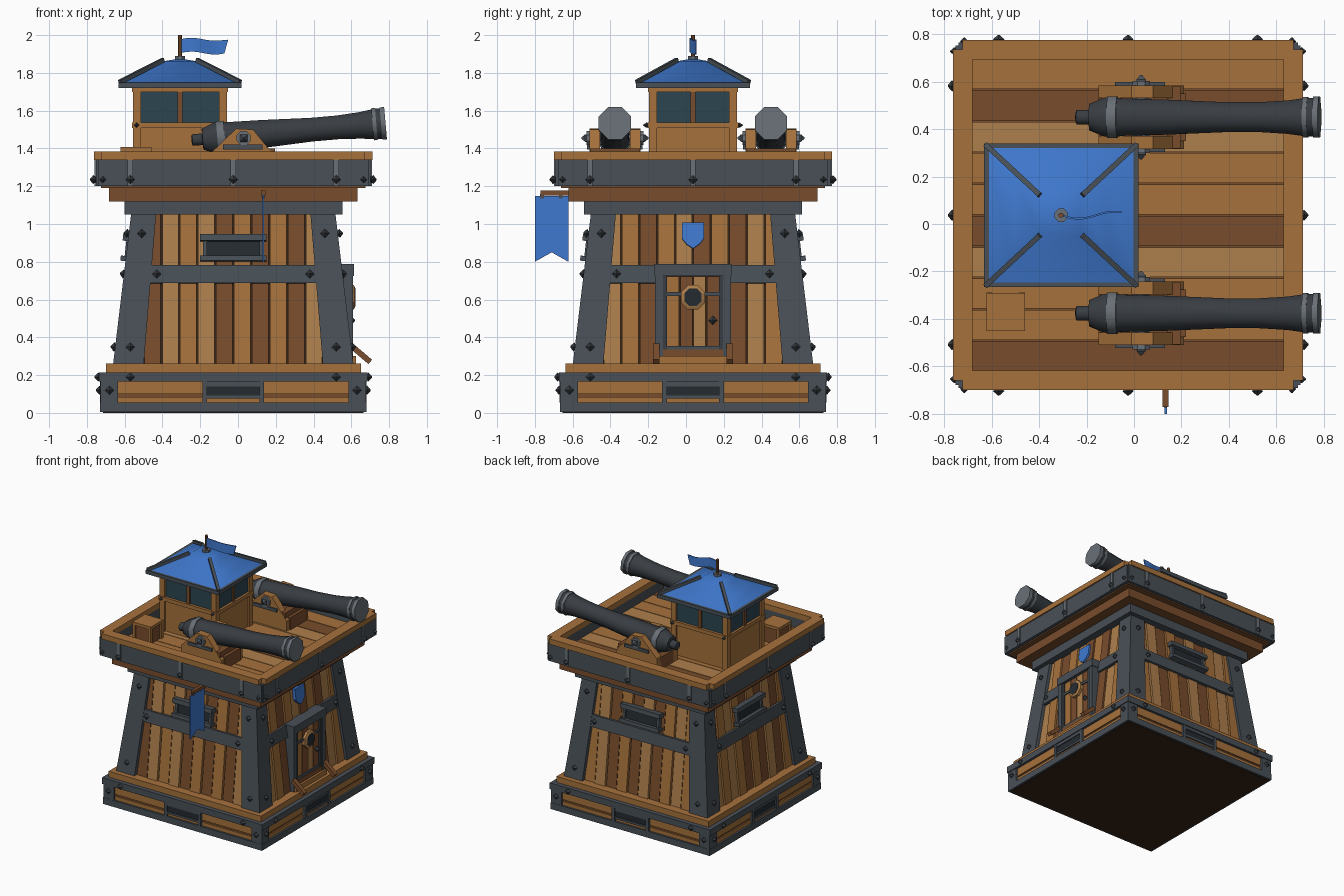
import bpy, bmesh, random
from math import pi, sin, cos, atan, radians
from mathutils import Matrix, Vector

if "Cube" in bpy.data.objects:
    bpy.data.objects.remove(bpy.data.objects["Cube"])

random.seed(4)
T = Matrix.Translation
def R(a, ax): return Matrix.Rotation(a, 4, ax)
I = Matrix.Identity(4)
COL = {'tan': (.38, .165, .045), 'brown': (.19, .073, .025), 'light': (.42, .21, .07), 'shade': (.035, .017, .008),
       'iron': (.065, .08, .095), 'steel': (.14, .16, .18), 'gun': (.04, .047, .055), 'blue': (.05, .19, .62),
       'glass': (.025, .06, .08), 'dark': (.018, .024, .03)}
parts = {}

def loft(name, col, rings, M=I):
    bm = parts.setdefault((name, col), bmesh.new())
    vs = [[bm.verts.new(M @ Vector(p)) for p in r] for r in rings]
    n = len(vs[0])
    for a, b in zip(vs, vs[1:]):
        for i in range(n):
            bm.faces.new((a[i], a[(i + 1) % n], b[(i + 1) % n], b[i]))
    bm.faces.new(vs[0][::-1])
    bm.faces.new(vs[-1])

def rect(hx, hy, z, cx=0, cy=0):
    return [(cx - hx, cy - hy, z), (cx + hx, cy - hy, z), (cx + hx, cy + hy, z), (cx - hx, cy + hy, z)]

def box(name, col, x, y, z, M=I):
    """Box from (min, max) ranges."""
    loft(name, col, [[(x[0], y[0], h), (x[1], y[0], h), (x[1], y[1], h), (x[0], y[1], h)] for h in z], M)

def slab(name, col, h, z0, z1): box(name, col, (-h, h), (-h, h), (z0, z1))

def lathe(name, col, prof, n, M):
    loft(name, col, [[(r * cos((i + .5) * 2 * pi / n), r * sin((i + .5) * 2 * pi / n), h) for i in range(n)]
                     for r, h in prof], M)

def beam(name, col, a, b, w, d, M=I):
    a, b = Vector(a), Vector(b)
    q = (b - a).to_track_quat('Z', 'Y').to_matrix().to_4x4()
    L = (b - a).length
    loft(name, col, [rect(w / 2, d / 2, 0), rect(w / 2, d / 2, L)], M @ T(a) @ q)

def stud(x, y, z, M, r=.024):
    lathe('studs', 'gun', [(r * .5, -.005), (r, .006), (r * .15, .024)], 4, M @ T((x, y, z)) @ R(pi / 2, 'X') @ R(pi / 4, 'Z'))

SIDES = [R(k * pi / 2, 'Z') for k in range(4)]       # front, right, back, left
lean = atan(.09 / .79)
SLOPE = [S @ T((0, -.60, .26)) @ R(-lean, 'X') for S in SIDES]   # leaning wall frames

# Base: core, iron frames, wooden ledge
slab('base_core', 'shade', .672, .001, .2)
slab('base_bottom_frame', 'iron', .705, .004, .055)
slab('base_underside', 'shade', .69, 0, .01)
slab('base_top_frame', 'iron', .71, .165, .215)
slab('base_ledge', 'tan', .675, .215, .262)
for S in SIDES:
    box('base_boards', 'tan', (-.65, .65), (-.69, -.66), (.055, .085), S)
    box('base_boards', 'tan', (-.65, .65), (-.69, -.66), (.1, .165), S)
    box('base_boards_gap', 'brown', (-.65, .65), (-.68, -.66), (.085, .1), S)
    for s in (-1, 1):
        box('base_corner_posts', 'iron', sorted((s * .61, s * .703)), (-.703, -.61), (.05, .17), S)
        box('vent_frame', 'iron', sorted((s * .138, s * .163)), (-.706, -.66), (.055, .17), S)
        stud(s * .655, -.703, .12, S)
        stud(s * .545, -.71, .19, S)
    box('vent_frame', 'iron', (-.15, .15), (-.702, -.66), (.14, .166), S)
    box('vent_frame', 'iron', (-.15, .15), (-.702, -.66), (.075, .092), S)
    box('vent_opening', 'dark', (-.15, .15), (-.695, -.66), (.09, .142), S)

# Tapered tower: core, planks, corner pillars, beams
loft('tower_core', 'shade', [rect(.585, .585, .26), rect(.49, .49, 1.1)])
for k, (S, W) in enumerate(zip(SIDES, SLOPE)):
    prev = None
    for i in range(10):
        c = random.choice([q for q in ('tan', 'brown', 'light', 'tan') if q != prev])
        prev = c
        x = -.475 + i * .095
        box('wall_planks', c, (x + .004, x + .091), (-.006 - .008 * (i % 2), .03), (0, .82), W)
    lo, hi = (.26, .555, .081), (1.06, .474, .066)
    loft('corner_pillars', 'iron', [rect(h, h, z, c, -c) for z, c, h in (lo, hi)], S)
    box('middle_beam', 'iron', (-.46, .46), (-.03, .02), (.428, .523), W)
    for s in (-1, 1):
        stud(s * .545, -.035, .085, W)
        stud(s * .485, -.035, .69, W)
        stud(s * .405, -.03, .475, W)
    if k != 1:                                        # slit windows on three sides
        box('slit_opening', 'dark', (-.145, .145), (-.025, .02), (.56, .66), W)
        box('slit_frame', 'iron', (-.175, .175), (-.06, .01), (.65, .684), W)
        box('slit_frame', 'iron', (-.175, .175), (-.06, .01), (.543, .57), W)
        for s in (-1, 1):
            box('slit_frame', 'iron', (s * .15 - .01, s * .15 + .01), (-.04, .01), (.56, .66), W)
slab('tower_collar', 'iron', .577, 1.05, 1.12)
slab('platform_base', 'brown', .658, 1.12, 1.195)
slab('platform_underside', 'brown', .7, 1.19, 1.215)

# Door on the right side
S, W = SIDES[1], SLOPE[1]
for s in (-1, 1):
    box('door_frame', 'iron', sorted((s * .16, s * .2)), (-.635, -.48), (.262, .75), S)
    box('door_frame_inner', 'gun', sorted((s * .138, s * .162)), (-.628, -.48), (.33, .73), S)
    beam('door_braces', 'brown', (s * .195, -.625, .355), (s * .195, -.725, .27), .036, .03, S)
box('door_frame', 'iron', (-.205, .205), (-.64, -.48), (.725, .787), S)
box('door_step', 'tan', (-.19, .19), (-.65, -.55), (.262, .3), S)
box('door_step_riser', 'brown', (-.16, .16), (-.632, -.55), (.3, .335), S)
box('door_backing', 'shade', (-.15, .15), (-.61, -.48), (.3, .73), S)
for i, c in enumerate(('tan', 'brown', 'light', 'brown')):
    x = -.14 + i * .07
    box('door_planks', c, (x + .003, x + .067), (-.618, -.59), (.345, .722), S)
for z in (.335, .62):
    box('door_bands', 'iron', (-.145, .145), (-.626, -.59), (z, z + .02), S)
P = S @ T((0, -.61, .612)) @ R(pi / 2, 'X')
lathe('door_porthole_ring', 'light', [(.07, 0), (.07, .028), (.052, .036)], 8, P)
lathe('door_porthole_glass', 'dark', [(.05, .0), (.05, .038)], 8, P)
stud(.105, -.62, .49, S)
shield = [(-.058, .75), (.058, .75), (.058, .665), (.035, .635), (0, .612), (-.035, .635), (-.058, .665)]
loft('wall_shield', 'blue', [[(x, y, z) for x, z in shield] for y in (-.03, 0)], W)

# Platform parapet: iron band, straps, wooden rim
for S in SIDES:
    box('parapet_band', 'iron', (-.715, .715), (-.727, -.66), (1.2, 1.342), S)
    box('parapet_rim', 'tan', (-.697, .697), (-.737, -.655), (1.34, 1.383), S)
    for x in (-.545, 0, .545):
        box('parapet_straps', 'steel', (x - .014, x + .014), (-.735, -.7), (1.202, 1.341), S)
        stud(x, -.735, 1.235, S)
    for s in (-1, 1):
        stud(s * .69, -.725, 1.235, S, .018)

# Deck planks
for i, c in enumerate(('brown', 'tan', 'tan', 'light', 'brown', 'tan', 'tan', 'light', 'brown', 'tan')):
    y = -.66 + i * .132
    box('deck_planks', c, (-.66, .66), (y + .003, y + .129), (1.21, 1.262))

# Lookout cabin
C = T((-.282, 0, 0))
box('cabin_wall', 'tan', (-.238, .238), (-.222, .222), (1.25, 1.52), C)
box('cabin_sill', 'tan', (-.255, .255), (-.24, .24), (1.508, 1.538), C)
box('cabin_windows', 'glass', (-.236, .236), (-.219, .219), (1.53, 1.71), C)
box('cabin_lintel', 'tan', (-.253, .253), (-.237, .237), (1.7, 1.725), C)
for s in (-1, 1):
    for t in (-1, 1):
        box('cabin_posts', 'tan', (s * .228 - .022, s * .228 + .022), (t * .212 - .022, t * .212 + .022), (1.25, 1.72), C)
        beam('roof_ribs', 'iron', (s * .318, t * .297, 1.752), (s * .09, t * .085, 1.868), .022, .022, C)
        stud(s * .23, -.24, 1.523, C @ (I if t < 0 else R(pi, 'Z')), .014)
    box('cabin_mullions', 'brown', (-.014, .014), sorted((s * .2, s * .23)), (1.53, 1.71), C)
    box('cabin_mullions', 'brown', sorted((s * .2, s * .246)), (-.014, .014), (1.53, 1.71), C)
box('roof_eave', 'iron', (-.325, .325), (-.303, .303), (1.72, 1.75), C)
loft('cabin_roof', 'blue', [rect(*r) for r in ((.315, .293, 1.745), (.2, .186, 1.797), (.085, .08, 1.862), (.02, .02, 1.873))], C)

# Flag on the roof
lathe('flagpole_socket', 'steel', [(.03, 1.86), (.03, 1.89)], 8, C)
lathe('flagpole', 'brown', [(.011, 1.87), (.011, 2.0)], 8, C)
cols = []
for i in range(8):
    t = i / 7
    x, y, z = t * .235, -.015 * sin(t * 5), .008 * sin(t * 6)
    b = x + (.02 if i == 7 else 0)
    cols.append([(x - (.0), y - .004, 1.905 + z), (x, y + .004, 1.905 + z), (b, y + .004, 1.978 + z), (b, y - .004, 1.978 + z)])
loft('roof_flag', 'blue', cols, C)

# Hanging banner at the front
box('banner_bar', 'brown', (.146, .171), (-.807, -.64), (1.152, 1.178))
tail = [(-.837, 1.147), (-.66, 1.147), (-.66, .8), (-.748, .85), (-.837, .8)]
loft('hanging_banner', 'blue', [[(x, y, z) for y, z in tail] for x in (.154, .163)])
for y in (-.8, -.7):
    box('banner_loops', 'iron', (.152, .165), (y - .01, y + .01), (1.135, 1.16))

# Two cannons with carriages
barrel = [(.02, -.277), (.033, -.272), (.033, -.22), (.06, -.218), (.088, -.155), (.092, -.12), (.085, -.08), (.08, .1),
          (.068, .36), (.068, .5), (.076, .62), (.088, .7), (.088, .752), (.062, .752), (.056, .62)]
cheek = [(-.16, 1.26), (.2, 1.26), (.2, 1.34), (.07, 1.5), (-.02, 1.505), (-.16, 1.37)]
for side in (-1, 1):
    K = T((.055, side * .413, 0))
    B = K @ T((0, 0, 1.468)) @ R(radians(85), 'Y')
    lathe('cannon_barrels', 'gun', barrel, 8, B)
    lathe('cannon_bores', 'dark', [(.055, .6), (.055, .66)], 8, B)
    for h, w, r in ((-.14, .04, .095), (.685, .02, .092), (.73, .024, .093)):
        lathe('cannon_rings', 'steel', [(r, h), (r, h + w)], 8, B)
    box('carriage_bed', 'brown', (-.18, .19), (-.1, .1), (1.26, 1.36), K)
    box('carriage_front_block', 'brown', (.11, .165), (-.132, .132), (1.262, 1.4), K)
    for s in (-1, 1):
        loft('carriage_cheeks', 'tan', [[(x - .02, s * y, z) for x, z in cheek] for y in (.08, .134)], K)
        box('carriage_straps', 'iron', (-.11, .1), sorted((s * .13, s * .147)), (1.395, 1.42), K)
        A = K @ T((0, 0, 1.455)) @ R(-s * pi / 2, 'X')
        lathe('trunnions', 'steel', [(.04, .07), (.04, .152)], 8, A)
        lathe('trunnion_bolts', 'iron', [(.028, .15), (.028, .158), (.005, .178)], 4, A)

# Crate in the deck corner
box('crate_body', 'brown', (-.585, -.447), (-.475, -.338), (1.26, 1.392))
box('crate_lid', 'tan', (-.597, -.434), (-.487, -.327), (1.385, 1.408))
for x in (-.585, -.447):
    for y in (-.475, -.338):
        box('crate_posts', 'tan', (x - .012, x + .012), (y - .012, y + .012), (1.26, 1.39))

# Turn every collected part into an object
mats = {}
for c, rgb in COL.items():
    mats[c] = bpy.data.materials.new(c)
    mats[c].diffuse_color = (*rgb, 1)
for (name, col), bm in parts.items():
    bmesh.ops.recalc_face_normals(bm, faces=bm.faces[:])
    bm.transform(T((-.025, .037, 0)))
    me = bpy.data.meshes.new(name)
    bm.to_mesh(me)
    bm.free()
    me.materials.append(mats[col])
    ob = bpy.data.objects.new(name, me)
    bpy.context.collection.objects.link(ob)
    if name in ('cannon_barrels', 'cannon_rings', 'cannon_bores', 'cabin_roof', 'roof_flag'):
        bpy.ops.object.select_all(action='DESELECT')
        ob.select_set(True)
        bpy.context.view_layer.objects.active = ob
        bpy.ops.object.shade_smooth_by_angle(angle=radians(50))

for m in bpy.data.materials:
    if m.users and not m.is_grease_pencil:
        m.use_nodes = True
        m.node_tree.nodes["Principled BSDF"].inputs["Base Color"].default_value = m.diffuse_color
